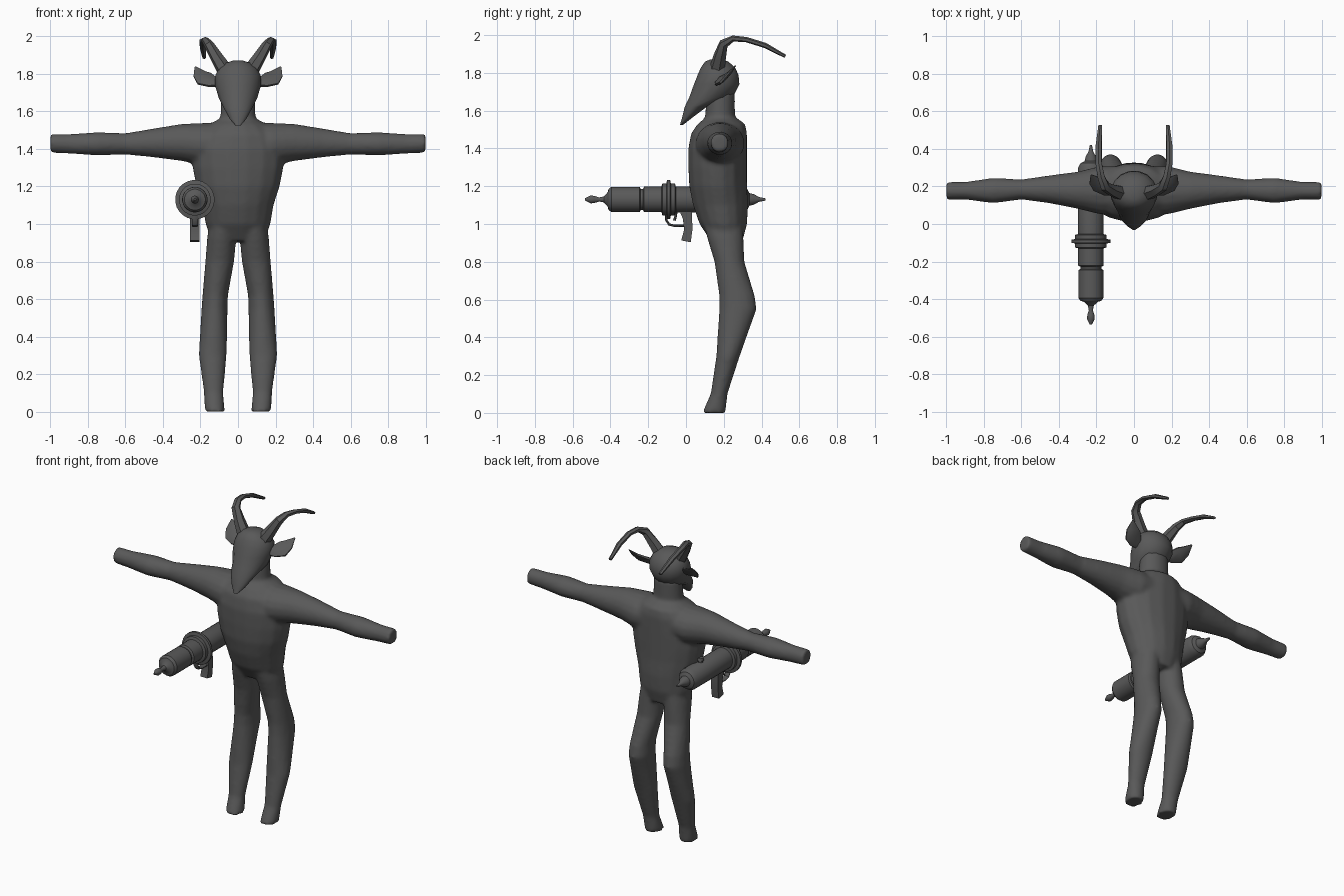
import bpy
import bmesh
import math
from mathutils import Vector

default = bpy.data.objects.get("Cube")
if default:
    bpy.data.objects.remove(default)

GREY = (0.1, 0.1, 0.1, 1)
material = bpy.data.materials.new("dark grey")
material.use_nodes = True
material.diffuse_color = GREY
material.node_tree.nodes["Principled BSDF"].inputs["Base Color"].default_value = GREY


def finish(name, bm, angle=35):
    bmesh.ops.recalc_face_normals(bm, faces=bm.faces)
    mesh = bpy.data.meshes.new(name)
    bm.to_mesh(mesh)
    bm.free()
    mesh.materials.append(material)
    obj = bpy.data.objects.new(name, mesh)
    bpy.context.collection.objects.link(obj)
    bpy.ops.object.select_all(action='DESELECT')
    obj.select_set(True)
    bpy.context.view_layer.objects.active = obj
    bpy.ops.object.shade_smooth_by_angle(angle=math.radians(angle))
    return obj


def loft(bm, rings, sides):
    """Skin a row of ellipses, each given as centre and two half axes."""
    loops = []
    for centre, u, v in rings:
        turns = [math.tau * (i + 0.5) / sides for i in range(sides)]
        loops.append([bm.verts.new(centre + u * math.cos(t) + v * math.sin(t)) for t in turns])
    for a, b in zip(loops, loops[1:]):
        for i in range(sides):
            j = (i + 1) % sides
            bm.faces.new((a[i], a[j], b[j], b[i]))
    bm.faces.new(loops[0])
    bm.faces.new(loops[-1])


def upright(rows):
    """Rows of height, left, right, front, back."""
    return [(Vector(((l + r) / 2, (f + b) / 2, z)), Vector(((r - l) / 2, 0, 0)),
             Vector((0, (b - f) / 2, 0))) for z, l, r, f, b in rows]


def central(rows):
    """Rows of height, front, back, half width."""
    return upright([(z, -w, w, f, b) for z, f, b, w in rows])


def mirrored(rings):
    flip = Vector((-1, 1, 1))
    return [tuple(p * flip for p in ring) for ring in rings]


def tube(path, sides_vec):
    """Rings across a path; rows of point, half width, half thickness."""
    points = [Vector(p) for p, w, t in path]
    rings = []
    for i, (p, w, t) in enumerate(path):
        along = points[min(i + 1, len(path) - 1)] - points[max(i - 1, 0)]
        u = (sides_vec - along * sides_vec.dot(along) / along.length_squared).normalized()
        rings.append((points[i], u * w, along.cross(u).normalized() * t))
    return rings


# Body: torso, neck, arms and legs fused into one skin
torso = central([
    (0.91, .13, .3, .14), (1, .07, .325, .175), (1.1, .035, .33, .192),
    (1.2, .015, .325, .225), (1.3, .01, .325, .245), (1.4, .01, .325, .25),
    (1.48, .025, .325, .22), (1.53, .06, .315, .16), (1.56, .1, .27, .1)])
neck = central([(1.48, .09, .28, .11), (1.57, .1, .26, .095), (1.7, .11, .26, .09)])
leg = upright([
    (0, .07, .178, .085, .21), (.1, .078, .182, .13, .22), (.3, .06, .21, .16, .285),
    (.55, .055, .195, .175, .375), (.62, .053, .19, .175, .365),
    (.8, .02, .175, .15, .31), (.93, .008, .165, .11, .305), (1.02, .01, .15, .09, .3)])
arm = [(Vector((x, (f + b) / 2, (lo + hi) / 2)), Vector((0, (b - f) / 2, 0)),
        Vector((0, 0, (hi - lo) / 2))) for x, f, b, lo, hi in [
    (0, .06, .31, 1.34, 1.54), (.18, .05, .31, 1.31, 1.54), (.3, .08, .28, 1.335, 1.535),
    (.45, .11, .26, 1.355, 1.51), (.6, .13, .238, 1.37, 1.485), (.75, .11, .247, 1.365, 1.49),
    (.9, .13, .225, 1.375, 1.48), (1, .13, .225, 1.38, 1.48)]]
bm = bmesh.new()
for part in (torso, neck, leg, mirrored(leg), arm, mirrored(arm)):
    loft(bm, part, 16)
body = finish("body", bm, 50)
remesh = body.modifiers.new("fuse", 'REMESH')
remesh.mode = 'VOXEL'
remesh.voxel_size = 0.012
remesh.use_smooth_shade = True
soften = body.modifiers.new("soften", 'SMOOTH')
soften.factor = 0.5
soften.iterations = 6

# Head with the long pointed muzzle
bm = bmesh.new()
loft(bm, central([
    (1.525, -.032, -.015, .014), (1.56, -.022, .03, .045), (1.62, -.008, .11, .078),
    (1.67, .015, .25, .104), (1.74, .04, .285, .125), (1.79, .06, .28, .124),
    (1.83, .078, .26, .105), (1.86, .1, .225, .065), (1.872, .13, .19, .025)]), 16)
finish("head", bm, 60)

# Horns sweeping up and back
horn = tube([
    ((.07, .165, 1.82), .042, .042), ((.115, .18, 1.89), .034, .034),
    ((.155, .2, 1.955), .027, .026), ((.175, .25, 1.982), .022, .016),
    ((.188, .32, 1.976), .019, .014), ((.188, .42, 1.945), .018, .014),
    ((.18, .525, 1.888), .011, .009)], Vector((1, -.2, 0)))

# Leaf shaped ears
ear = tube([
    ((.1, .17, 1.75), .022, .016), ((.14, .18, 1.76), .042, .016),
    ((.18, .205, 1.775), .055, .014), ((.205, .23, 1.8), .04, .01),
    ((.228, .262, 1.838), .004, .003)], Vector((-.25, .7, .7)))
for name, rings, sides in (("horn", horn, 6), ("ear", ear, 8)):
    for side, shape in (("left_", rings), ("right_", mirrored(rings))):
        bm = bmesh.new()
        loft(bm, shape, sides)
        finish(side + name, bm)

# Gun barrel turned about its long axis
GUN_X, GUN_Z = -.23, 1.13
barrel = [
    (-.535, .006), (-.505, .021), (-.485, .019), (-.46, .011), (-.435, .016), (-.415, .038),
    (-.41, .056), (-.395, .067), (-.245, .067), (-.24, .056), (-.228, .056),
    (-.222, .068), (-.13, .068), (-.125, .085), (-.104, .085), (-.1, .105),
    (-.084, .105), (-.08, .085), (-.058, .085), (-.054, .069), (.3, .069),
    (.325, .055), (.335, .034), (.36, .028), (.385, .013), (.42, .006)]
bm = bmesh.new()
loft(bm, [(Vector((GUN_X, y, GUN_Z)), Vector((r, 0, 0)), Vector((0, 0, r)))
          for y, r in barrel], 24)
finish("gun_barrel", bm)

# Rear sight knob
bm = bmesh.new()
loft(bm, [(Vector((GUN_X, .18, z)), Vector((r, 0, 0)), Vector((0, r, 0)))
          for z, r in ((1.18, .016), (1.205, .016), (1.21, .022), (1.225, .018))], 12)
finish("gun_knob", bm)

# Pistol grip
bm = bmesh.new()
side = Vector((1, 0, 0))
loft(bm, tube([
    ((GUN_X, -.005, 1.09), .035, .05), ((GUN_X, .008, 1.03), .035, .035),
    ((GUN_X, .012, .97), .035, .031), ((GUN_X, .0, .908), .035, .036)], side), 4)
finish("gun_grip", bm)

# Trigger guard and trigger
bm = bmesh.new()
loft(bm, tube([((GUN_X, y, z), .018, .007) for y, z in (
    (-.105, 1.08), (-.104, 1.02), (-.09, .998), (-.06, .99), (0, .992))], side), 8)
loft(bm, tube([((GUN_X, y, z), .008, .007) for y, z in (
    (-.05, 1.08), (-.055, 1.04), (-.062, 1.018))], side), 6)
finish("trigger_guard", bm)
